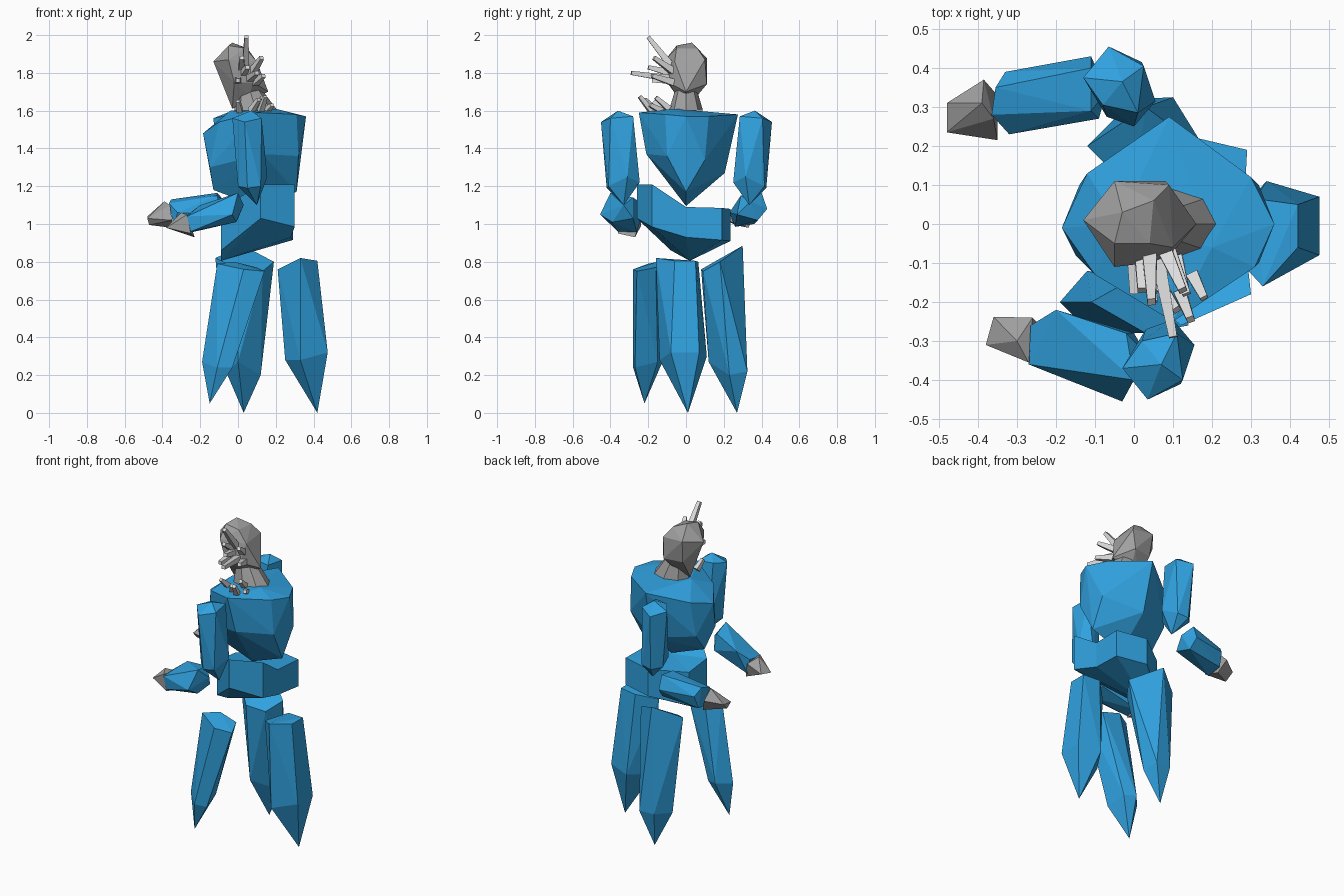
import bpy, bmesh, math
from mathutils import Vector


def material(name, r, g, b):
    m = bpy.data.materials.new(name)
    m.diffuse_color = (r, g, b, 1)
    return m


BLUE = material("crystal blue", 0.03, 0.36, 0.74)
GREY = material("stone grey", 0.35, 0.35, 0.35)
PALE = material("pale shard grey", 0.72, 0.72, 0.72)


def finish(name, bm, mat):
    bmesh.ops.recalc_face_normals(bm, faces=bm.faces)
    me = bpy.data.meshes.new(name)
    bm.to_mesh(me)
    bm.free()
    me.materials.append(mat)
    ob = bpy.data.objects.new(name, me)
    bpy.context.collection.objects.link(ob)
    return ob


def hull(name, pts, mat, mirror=1, shift=(0, 0, 0)):
    """Faceted stone: convex hull of a few corners, optionally mirrored in y."""
    bm = bmesh.new()
    for x, y, z in pts:
        bm.verts.new((x + shift[0], y * mirror + shift[1], z + shift[2]))
    r = bmesh.ops.convex_hull(bm, input=bm.verts)
    loose = {v for v in r["geom_interior"] + r["geom_unused"] if isinstance(v, bmesh.types.BMVert)}
    bmesh.ops.delete(bm, geom=list(loose), context='VERTS')
    return finish(name, bm, mat)


def shard(name, a, b, ra, rb, mat, sides=4):
    """Tapered spike from point a to point b."""
    a, b = Vector(a), Vector(b)
    q = (b - a).to_track_quat('Z', 'Y')
    pts = []
    for c, r in ((a, ra), (b, rb)):
        for i in range(sides):
            t = math.tau * (i + 0.5) / sides
            pts.append(c + q @ Vector((r * math.cos(t), r * math.sin(t), 0)))
    return hull(name, pts, mat)


# Three pointed leg crystals: slanted top, wide lower ring, tip
hull("leg_side", [(.21, -.03, .76), (.33, -.16, .82), (.42, -.06, .805), (.42, .05, .805), (.31, .065, .80),
                  (.25, -.03, .28), (.33, -.14, .28), (.475, -.08, .32), (.475, .07, .32), (.34, .11, .30),
                  (.42, .01, 0)], BLUE)
hull("leg_back", [(-.12, .20, .82), (.0, .08, .76), (.13, .09, .75), (.19, .18, .80), (.03, .30, .885),
                  (-.06, .22, .21), (0, .12, .27), (.12, .23, .20), (.10, .325, .22), (.0, .32, .22),
                  (.03, .27, 0)], BLUE)
hull("leg_front", [(-.11, -.20, .79), (.03, -.28, .76), (.14, -.26, .75), (.10, -.16, .77), (-.02, -.15, .80),
                   (-.19, -.20, .27), (-.11, -.28, .24), (-.03, -.27, .24), (-.05, -.15, .27), (-.12, -.12, .28),
                   (-.15, -.22, .05)], BLUE)

# Bent pelvis slab: each corner is x, y, top z, bottom z
corners = [(.30, -.18, 1.21, .985), (.28, .0, 1.09, .93), (.29, .19, 1.085, .915), (.10, .235, 1.08, .91),
           (-.09, .10, 1.06, .85), (-.09, -.08, 1.08, .86), (.12, -.26, 1.21, 1.03)]
bm = bmesh.new()
top = [bm.verts.new((x, y, t)) for x, y, t, b in corners]
bot = [bm.verts.new((x, y, b)) for x, y, t, b in corners]
mid = bm.verts.new((.10, 0, 1.09))
apex = bm.verts.new((-.09, .02, .805))
n = len(corners)
for i in range(n):
    j = (i + 1) % n
    bm.faces.new((bot[i], bot[j], top[j], top[i]))
    bm.faces.new((top[i], top[j], mid))
    bm.faces.new((bot[j], bot[i], apex))
finish("pelvis", bm, BLUE)

# Torso block with a keel-shaped underside
hull("torso", [(.36, 0, 1.57), (.30, .12, 1.57), (.09, .275, 1.58), (-.12, .13, 1.52), (-.185, -.01, 1.48),
               (-.10, -.13, 1.54), (.10, -.25, 1.59), (.31, -.11, 1.58), (-.04, 0, 1.60), (.2, -.06, 1.61),
               (.13, -.21, 1.37), (.32, -.10, 1.36), (.32, .10, 1.34), (.10, .205, 1.27), (-.15, -.08, 1.30),
               (-.14, .10, 1.30), (.31, 0, 1.17), (-.13, 0, 1.18), (.10, 0, 1.095)], BLUE)

# Upper arms: front one as listed, back one mirrored and shifted
upper = [(-.03, -.37, 1.56), (.02, -.30, 1.57), (.11, -.28, 1.57), (.125, -.40, 1.56), (.035, -.45, 1.54),
         (.07, -.36, 1.60), (.0, -.37, 1.20), (.03, -.27, 1.22), (.10, -.245, 1.22), (.155, -.31, 1.25),
         (.12, -.41, 1.20), (.05, -.42, 1.19), (.10, -.33, 1.10)]
hull("front_upper_arm", upper, BLUE)
hull("back_upper_arm", upper, BLUE, -1, (-.10, .005, 0))

# Forearms and hands
hull("front_forearm", [(.0, -.40, 1.165), (-.02, -.28, 1.14), (.03, -.33, 1.10), (-.03, -.455, 1.05),
                       (-.01, -.39, 1.01), (.0, -.28, 1.03), (-.20, -.22, 1.10), (-.265, -.26, 1.05),
                       (-.27, -.36, 1.04), (-.25, -.36, .96), (-.25, -.26, .955)], BLUE)
hull("back_forearm", [(-.11, .40, 1.165), (-.11, .29, 1.15), (-.07, .34, 1.12), (-.11, .43, 1.08),
                      (-.10, .38, 1.02), (-.09, .27, 1.05), (-.33, .39, 1.08), (-.355, .35, 1.13),
                      (-.365, .28, 1.11), (-.32, .23, 1.06), (-.34, .36, 1.0), (-.34, .26, .985)], BLUE)
hull("front_hand", [(-.26, -.24, 1.03), (-.27, -.355, 1.05), (-.25, -.36, .95), (-.23, -.27, .93),
                    (-.36, -.238, .99), (-.38, -.31, .98), (-.30, -.30, 1.06)], GREY)
hull("back_hand", [(-.385, .37, 1.06), (-.36, .27, 1.10), (-.39, .31, 1.12), (-.35, .215, 1.02),
                   (-.35, .33, .98), (-.48, .31, 1.04), (-.48, .235, 1.03), (-.47, .26, .995)], GREY)

# Neck and head
neck = []
for cx, z, rx, ry in ((.095, 1.60, .115, .09), (.06, 1.72, .06, .055)):
    neck += [(cx + rx * math.cos(i * math.tau / 8), ry * math.sin(i * math.tau / 8), z) for i in range(8)]
hull("neck", neck, GREY)
hull("head", [(-.05, -.05, 1.945), (-.03, .03, 1.96), (.05, .06, 1.93), (.04, -.05, 1.93), (-.13, .01, 1.86),
              (-.05, .11, 1.88), (.09, .10, 1.87), (.10, -.06, 1.86), (-.05, -.11, 1.87), (.16, 0, 1.70),
              (.08, .11, 1.74), (.08, -.095, 1.75), (-.04, .09, 1.74), (-.02, -.10, 1.75), (-.03, 0, 1.61),
              (.06, .06, 1.68), (.06, -.05, 1.68)], GREY)

# Pale shards growing from the face
for i, (a, b) in enumerate([((.04, -.08, 1.84), (.045, -.20, 1.99)), ((.08, -.07, 1.81), (.125, -.17, 1.88)),
                            ((.02, -.08, 1.82), (.02, -.17, 1.88)), ((.06, -.08, 1.77), (.10, -.29, 1.80)),
                            ((.09, -.07, 1.75), (.135, -.18, 1.785)), ((.0, -.08, 1.76), (.0, -.18, 1.76)),
                            ((.03, -.08, 1.80), (.05, -.20, 1.83))]):
    shard(f"face_shard_{i}", a, b, .026, .015, PALE)

# Short upright shards around the collar
for i, (a, b) in enumerate([((.12, -.18, 1.595), (.145, -.245, 1.675)), ((.15, -.13, 1.60), (.18, -.19, 1.63)),
                            ((.07, -.16, 1.60), (.11, -.22, 1.66)), ((.01, -.12, 1.60), (.0, -.17, 1.65)),
                            ((.11, -.09, 1.61), (.13, -.16, 1.67))]):
    shard(f"collar_shard_{i}", a, b, .022, .014, PALE)
